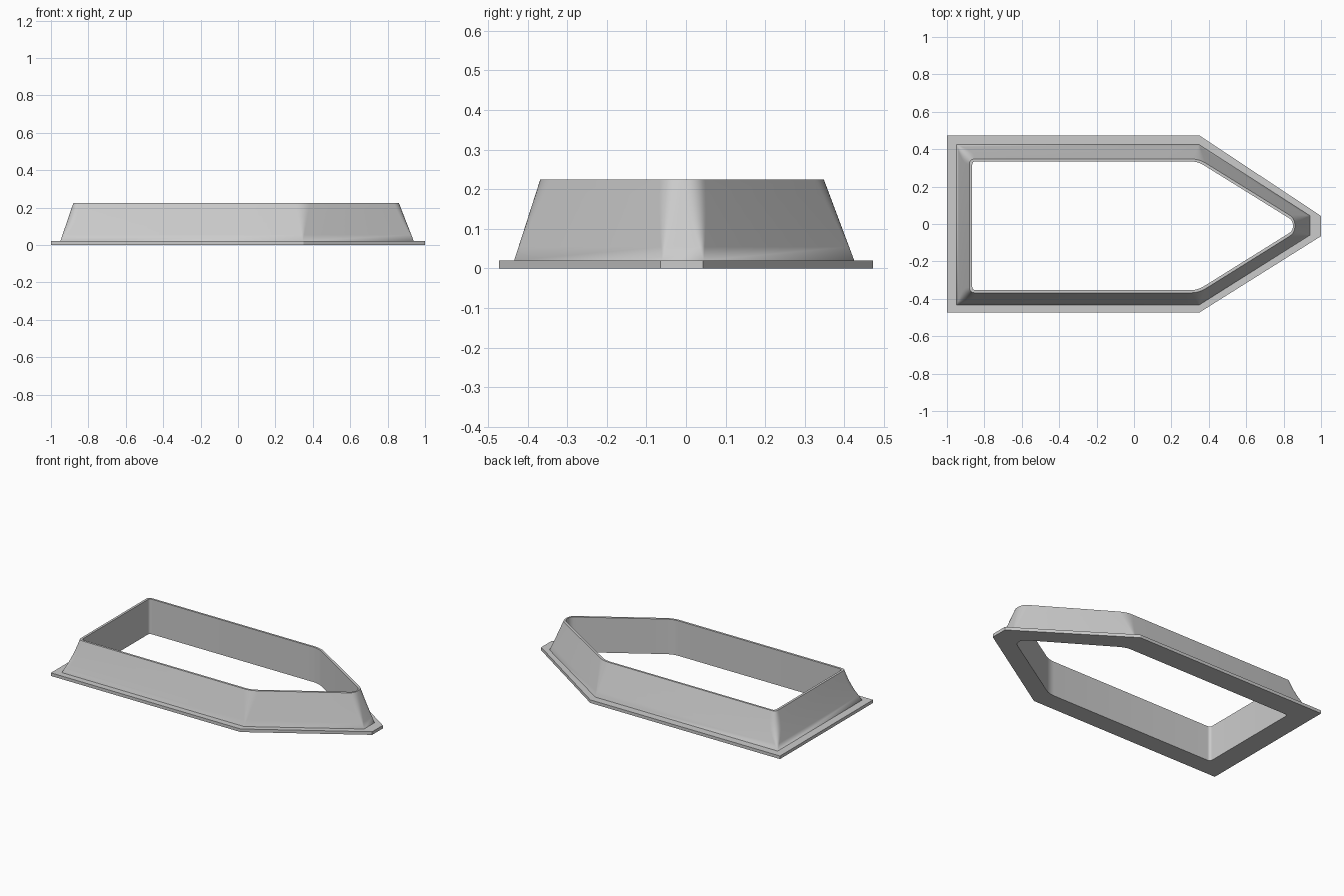
import bpy, bmesh, math
from mathutils import Vector

cube = bpy.data.objects.get("Cube")
if cube:
    bpy.data.objects.remove(cube, do_unlink=True)

grey = bpy.data.materials.new("plain grey")
grey.use_nodes = True
colour = (0.6, 0.6, 0.6, 1)
grey.diffuse_color = colour
grey.node_tree.nodes["Principled BSDF"].inputs["Base Color"].default_value = colour

STEPS = 6


def outline(back, shoulder, nose, front, rear, front_nose, rear_nose):
    """Pointed hull-like plan, counter-clockwise from the front back corner."""
    pts = [(back, front), (shoulder, front), (nose, front_nose),
           (nose, rear_nose), (shoulder, rear), (back, rear)]
    return [Vector(p) for p in pts]


def rounded(pts, corner, bend, tip):
    """Round each corner by the given tangent length."""
    cuts = [corner, bend, tip, tip, bend, corner]
    result = []
    for i, p in enumerate(pts):
        a = p + (pts[i - 1] - p).normalized() * cuts[i]
        b = p + (pts[(i + 1) % len(pts)] - p).normalized() * cuts[i]
        for s in range(STEPS + 1):
            t = s / STEPS
            result.append(a * (1 - t) ** 2 + p * 2 * t * (1 - t) + b * t * t)
    return result


flange = outline(-1, 0.35, 1, -0.473, 0.473, -0.065, 0.043)
foot = outline(-0.95, 0.347, 0.94, -0.434, 0.425, -0.06, 0.045)
rim = outline(-0.88, 0.347, 0.86, -0.368, 0.348, -0.048, 0.03)
hole = outline(-0.865, 0.34, 0.85, -0.354, 0.335, -0.036, 0.018)
low, high = 0.02, 0.225

# Flange, then the sloping wall whose corners become round on the way up
inner = rounded(hole, 0.02, 0.04, 0.025)
rings = [(inner, 0), (rounded(flange, 0, 0, 0), 0), (rounded(flange, 0, 0, 0), low)]
LEVELS = 6
for k in range(LEVELS + 1):
    t = k / LEVELS
    swell = math.sin(math.pi * t)
    plan = [a.lerp(b, t) for a, b in zip(foot, rim)]
    rings.append((rounded(plan, 0.03 * t + 0.03 * swell, 0.045 * t,
                          0.035 * t + 0.006 * swell), low + (high - low) * t))
rings.append((inner, high))

# Loft the rings into one closed frame
bm = bmesh.new()
loops = [[bm.verts.new((p.x, p.y, z)) for p in ring] for ring, z in rings]
n = len(inner)
for j, loop in enumerate(loops):
    above = loops[(j + 1) % len(loops)]
    for i in range(n):
        k = (i + 1) % n
        bm.faces.new((loop[i], loop[k], above[k], above[i]))
bmesh.ops.remove_doubles(bm, verts=bm.verts, dist=0.0002)
bmesh.ops.recalc_face_normals(bm, faces=bm.faces)
mesh = bpy.data.meshes.new("flanged_frame")
bm.to_mesh(mesh)
bm.free()
mesh.materials.append(grey)
frame = bpy.data.objects.new("flanged_frame", mesh)
bpy.context.collection.objects.link(frame)

bpy.context.view_layer.objects.active = frame
frame.select_set(True)
bpy.ops.object.shade_smooth_by_angle(angle=math.radians(30))
